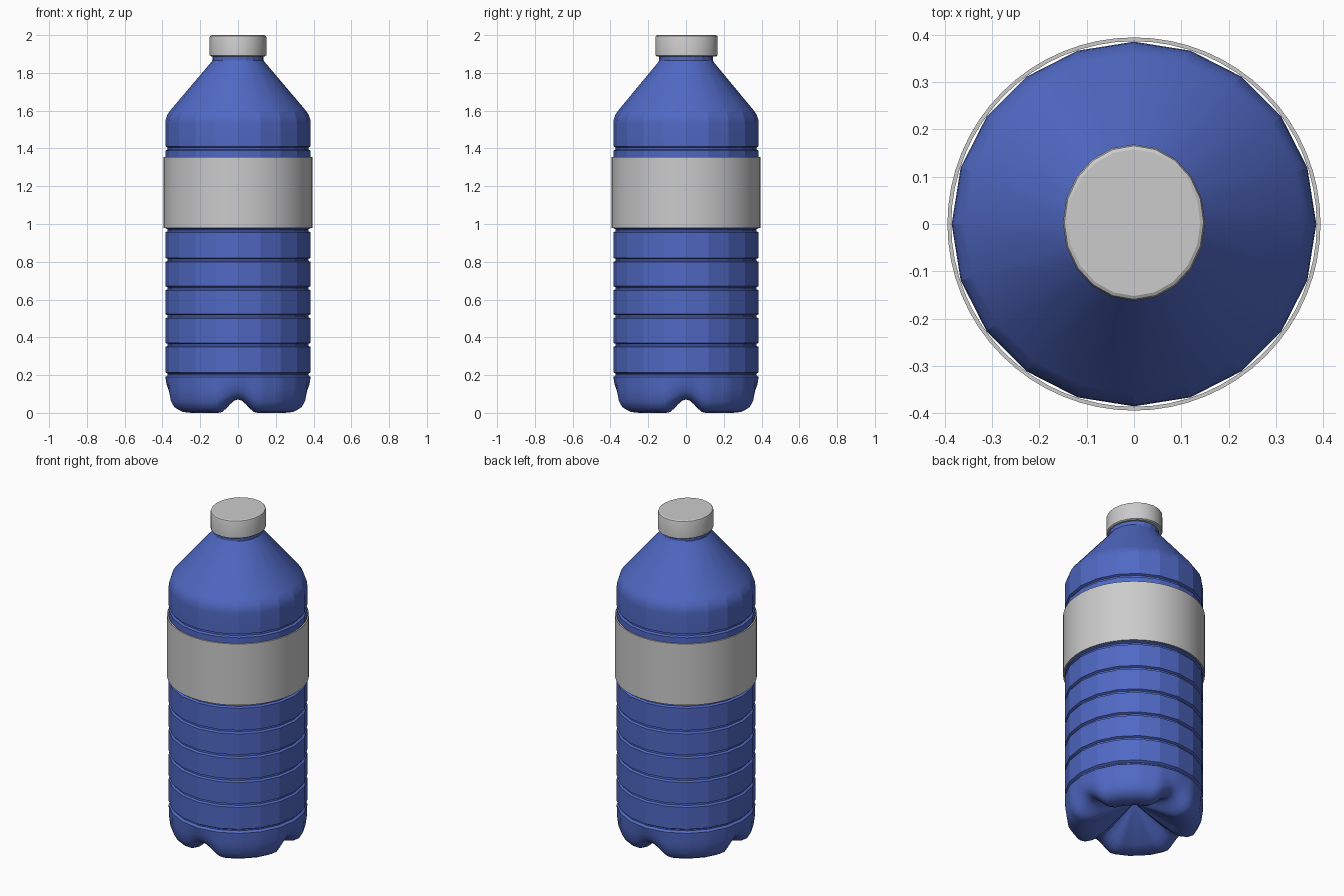
import bpy, bmesh, math

if "Cube" in bpy.data.objects:
    bpy.data.objects.remove(bpy.data.objects["Cube"])

SIDES = 20


def polygon_factor(a):
    # radius of a 20-sided polygon relative to its corner radius
    step = 2 * math.pi / SIDES
    return math.cos(step / 2) / math.cos(a % step - step / 2)


def loft(name, rings, material=None, cap_start=False, cap_end=False, closed=False, angle=15):
    """Skin a list of rings (lists of points); a one-point ring is a tip."""
    bm = bmesh.new()
    rows = [[bm.verts.new(p) for p in ring] for ring in rings]
    pairs = list(zip(rows, rows[1:])) + ([(rows[-1], rows[0])] if closed else [])
    for a, b in pairs:
        n = len(a)
        for i in range(n):
            j = (i + 1) % n
            if len(b) == 1:
                bm.faces.new((a[i], a[j], b[0]))
            else:
                bm.faces.new((a[i], a[j], b[j], b[i]))
    if cap_start:
        bm.faces.new(rows[0])
    if cap_end:
        bm.faces.new(rows[-1])
    bmesh.ops.recalc_face_normals(bm, faces=bm.faces)
    mesh = bpy.data.meshes.new(name)
    bm.to_mesh(mesh)
    bm.free()
    obj = bpy.data.objects.new(name, mesh)
    bpy.context.collection.objects.link(obj)
    if material:
        mesh.materials.append(material)
    bpy.ops.object.select_all(action='DESELECT')
    obj.select_set(True)
    bpy.context.view_layer.objects.active = obj
    bpy.ops.object.shade_smooth_by_angle(angle=math.radians(angle))
    return obj


def ellipse(rx, ry, z, n=SIDES, cy=0.0):
    return [(rx * math.cos(2 * math.pi * i / n), cy + ry * math.sin(2 * math.pi * i / n), z)
            for i in range(n)]


blue = bpy.data.materials.new("blue_plastic")
blue.diffuse_color = (0.08, 0.14, 0.55, 1)
blue.use_nodes = True
blue.node_tree.nodes["Principled BSDF"].inputs["Base Color"].default_value = blue.diffuse_color

# Bottle body: ribbed wall, shoulder and neck
R = 0.385
profile = [(0.372, 0.372, 0.2), (0.372, 0.372, 0.207), (R, R, 0.215)]
for z in (0.36, 0.512, 0.66, 0.81, 0.967, 1.4):
    profile += [(R, R, z - 0.011), (0.372, 0.372, z - 0.005),
                (0.372, 0.372, z + 0.005), (R, R, z + 0.011)]
profile += [(R, R, 1.53), (0.383, 0.383, 1.552), (0.374, 0.374, 1.578), (0.358, 0.358, 1.602),
            (0.145, 0.15, 1.853), (0.135, 0.143, 1.866), (0.135, 0.145, 1.9)]
loft("bottle_body", [ellipse(*p) for p in profile], blue, cap_end=True)

# Base: four feet on the diagonals with smooth notches between them
foot = [(0.372, 0.2), (0.385, 0.19), (0.383, 0.12), (0.375, 0.06), (0.355, 0.025),
        (0.32, 0.005), (0.27, 0.0), (0.22, 0.02), (0.1, 0.095)]
notch = [(0.372, 0.2), (0.385, 0.19), (0.378, 0.15), (0.365, 0.115), (0.345, 0.088),
         (0.31, 0.073), (0.27, 0.071), (0.22, 0.082), (0.1, 0.125)]
N = 80
rings = []
for (fr, fz), (nr, nz) in zip(foot, notch):
    ring = []
    for i in range(N):
        a = 2 * math.pi * i / N
        d = abs((a + math.pi / 4) % (math.pi / 2) - math.pi / 4)
        w = 0.5 + 0.5 * math.cos(math.pi * min(d / math.radians(22), 1))
        r = (fr + (nr - fr) * w) * polygon_factor(a)
        ring.append((r * math.cos(a), r * math.sin(a), fz + (nz - fz) * w))
    rings.append(ring)
rings.append([(0, 0, 0.16)])
loft("bottle_base", rings, blue, angle=35)

# Label: thin round sleeve
label = [(0.386, 0.98), (0.394, 0.98), (0.394, 1.355), (0.386, 1.355)]
loft("label", [ellipse(r, r, z, 64) for r, z in label], closed=True, angle=30)

# Cap: slightly oval, softened top edge
cap = [(0.143, 1.888), (0.15, 1.893), (0.15, 1.988), (0.147, 1.996), (0.14, 2.0)]
loft("cap", [ellipse(r, r + 0.015, z, SIDES, 0.003) for r, z in cap],
     cap_start=True, cap_end=True, angle=30)
